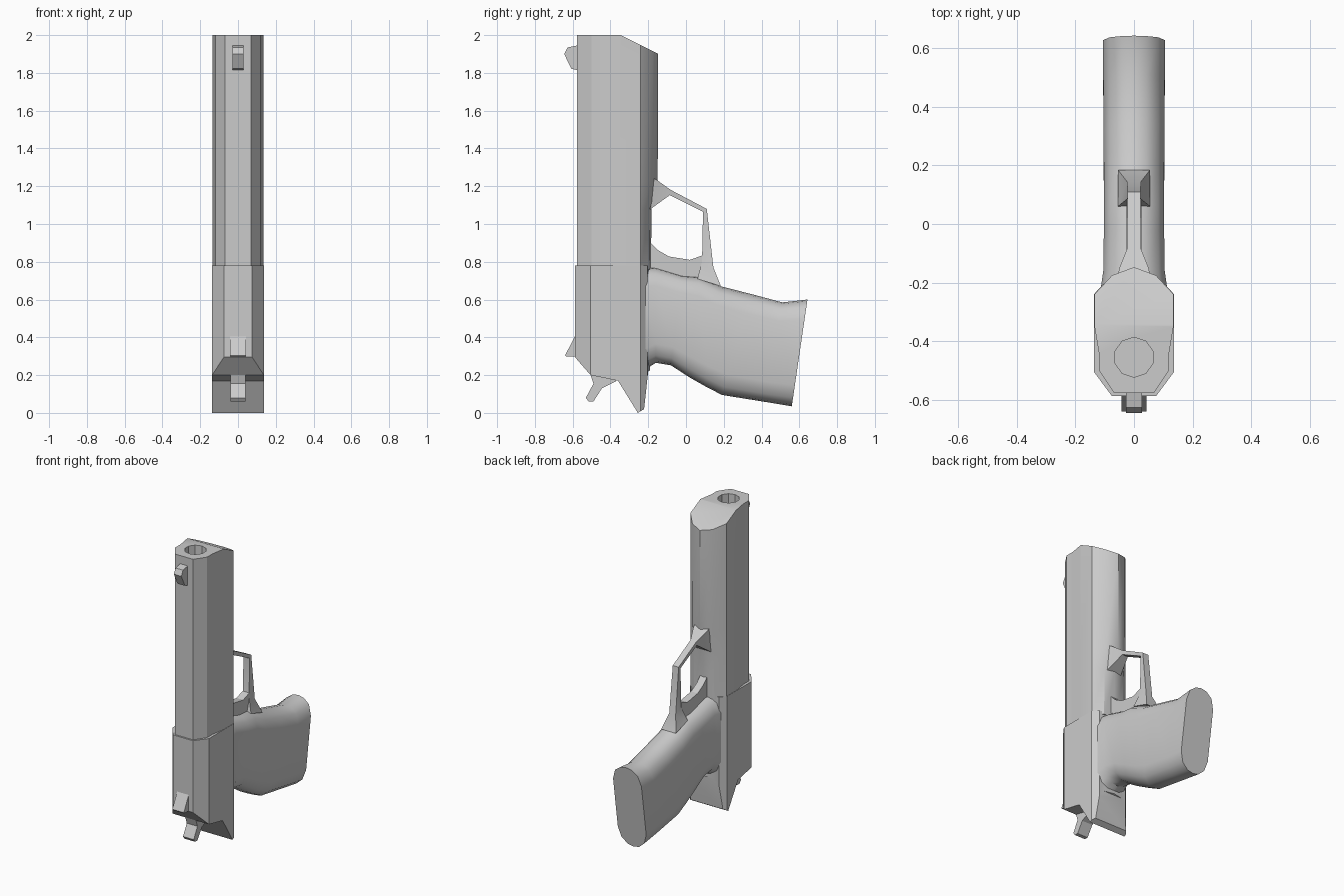
import bpy, bmesh
from mathutils import Vector

if "Cube" in bpy.data.objects:
    bpy.data.objects.remove(bpy.data.objects["Cube"])


def loft(name, rings):
    """Skin a list of closed rings (equal point counts) and cap both ends."""
    bm = bmesh.new()
    rows = [[bm.verts.new(p) for p in ring] for ring in rings]
    n = len(rows[0])
    for a, b in zip(rows, rows[1:]):
        for i in range(n):
            j = (i + 1) % n
            bm.faces.new((a[i], a[j], b[j], b[i]))
    bm.faces.new(rows[0])
    bm.faces.new(rows[-1])
    bmesh.ops.recalc_face_normals(bm, faces=bm.faces)
    me = bpy.data.meshes.new(name)
    bm.to_mesh(me)
    bm.free()
    ob = bpy.data.objects.new(name, me)
    bpy.context.collection.objects.link(ob)
    return ob


def prism(name, profile, half):
    """Side profile of (y, z) points, extruded across x."""
    return loft(name, [[(x, y, z) for y, z in profile] for x in (-half, half)])


def mirrored(half):
    """Complete a half section of (x, y) points across x = 0."""
    return half + [(-x, y) for x, y in reversed(half) if x > 0]


def select(ob):
    bpy.ops.object.select_all(action='DESELECT')
    ob.select_set(True)
    bpy.context.view_layer.objects.active = ob


def boolean(ob, cutter, op):
    select(ob)
    mod = ob.modifiers.new("cut", 'BOOLEAN')
    mod.operation, mod.object, mod.solver = op, cutter, 'EXACT'
    bpy.ops.object.modifier_apply(modifier=mod.name)
    bpy.data.objects.remove(cutter, do_unlink=True)


def smooth(ob, angle=0.52):
    select(ob)
    bpy.ops.object.shade_smooth_by_angle(angle=angle)


# Long front slide with faceted section and rounded underside
def slide_ring(z, low, mid):
    half = [(0.068, -0.577), (0.12, -0.50), (0.12, -0.44), (0.135, -0.35),
            (0.135, -0.24), (0.075, mid), (0, low)]
    return [(x, y, z) for x, y in mirrored(half)]


slide = loft("slide", [slide_ring(0.76, -0.185, -0.195), slide_ring(1.08, -0.183, -0.192),
                       slide_ring(1.23, -0.15, -0.178), slide_ring(2.0, -0.147, -0.175)])

# Sloped lower half of the muzzle face
bm = bmesh.new()
bm.from_mesh(slide.data)
bmesh.ops.bisect_plane(bm, geom=bm.verts[:] + bm.edges[:] + bm.faces[:], dist=1e-5,
                       plane_co=(0, -0.345, 2.0), plane_no=Vector((0, 0.1, 0.2)).normalized(),
                       clear_outer=True)
bmesh.ops.holes_fill(bm, edges=[e for e in bm.edges if e.is_boundary], sides=0)
bmesh.ops.recalc_face_normals(bm, faces=bm.faces)
bm.to_mesh(slide.data)
bm.free()

# Ten-sided muzzle bore
bpy.ops.mesh.primitive_cylinder_add(vertices=10, radius=0.068, depth=0.5, location=(0, -0.455, 1.95))
boolean(slide, bpy.context.object, 'DIFFERENCE')
smooth(slide)

# Rear body: section extruded upward, trimmed to the side profile with its tail
half = [(0.075, -0.588), (0.137, -0.505), (0.137, -0.24), (0.105, -0.205), (0, -0.19)]
rear_body = loft("rear_body", [[(x, y, z) for x, y in mirrored(half)] for z in (-0.1, 0.78)])
trim = prism("trim", [(-0.7, 0.9), (-0.7, 0.426), (-0.588, 0.295), (-0.505, 0.2), (-0.36, 0.17),
                      (-0.255, 0.0), (-0.222, 0.02), (-0.2, 0.22), (-0.1, 0.26), (-0.1, 0.9)], 0.3)
boolean(rear_body, trim, 'INTERSECT')
smooth(rear_body)

# Grip: rings from front point to back point, flat sided with rounded edges
section = mirrored([(0, 0), (0.4, 0.015), (0.8, 0.07), (1, 0.19), (1, 0.8), (0.8, 0.92), (0.4, 0.985), (0, 1)])
stations = [(-0.23, 0.775, -0.23, 0.22, 0.115), (-0.16, 0.77, -0.16, 0.265, 0.105),
            (-0.02, 0.728, -0.08, 0.252, 0.103), (0.07, 0.722, 0.02, 0.187, 0.103),
            (0.185, 0.67, 0.10, 0.142, 0.103), (0.35, 0.628, 0.19, 0.095, 0.104),
            (0.51, 0.585, 0.42, 0.058, 0.105), (0.643, 0.60, 0.56, 0.035, 0.106)]
grip = loft("grip", [[(x * w, fy + (by - fy) * t, fz + (bz - fz) * t) for x, t in section]
                     for fy, fz, by, bz, w in stations])
smooth(grip, 0.7)

# Trigger guard: outer and inner points with flared ends
guard_path = [(-0.20, 1.26, -0.20, 1.07, 0.06), (-0.15, 1.23, -0.18, 1.085, 0.05),
              (-0.08, 1.18, -0.085, 1.153, 0.022), (0.11, 1.08, 0.09, 1.065, 0.022),
              (0.145, 0.77, 0.085, 0.80, 0.024), (0.185, 0.67, 0.06, 0.71, 0.055)]
guard = loft("trigger_guard", [[(w, oy, oz), (-w, oy, oz), (-w, iy, iz), (w, iy, iz)]
                               for oy, oz, iy, iz, w in guard_path])
smooth(guard)

# Trigger blade
prism("trigger", [(-0.2, 0.91), (-0.185, 0.897), (-0.15, 0.862), (-0.09, 0.828), (0.02, 0.81),
                  (0.085, 0.833), (0.085, 0.77), (0.06, 0.715), (-0.02, 0.71), (-0.2, 0.75)], 0.025)

# Front sight, rear sight and hammer
prism("front_sight", [(-0.56, 1.945), (-0.577, 1.945), (-0.627, 1.935), (-0.645, 1.90),
                      (-0.607, 1.822), (-0.56, 1.81)], 0.028)
prism("rear_sight", [(-0.58, 0.42), (-0.588, 0.405), (-0.64, 0.305), (-0.635, 0.298), (-0.58, 0.298)], 0.043)
prism("hammer", [(-0.50, 0.23), (-0.505, 0.2), (-0.49, 0.155), (-0.53, 0.08), (-0.515, 0.06), (-0.49, 0.06),
                 (-0.445, 0.13), (-0.37, 0.168), (-0.36, 0.22)], 0.04)
